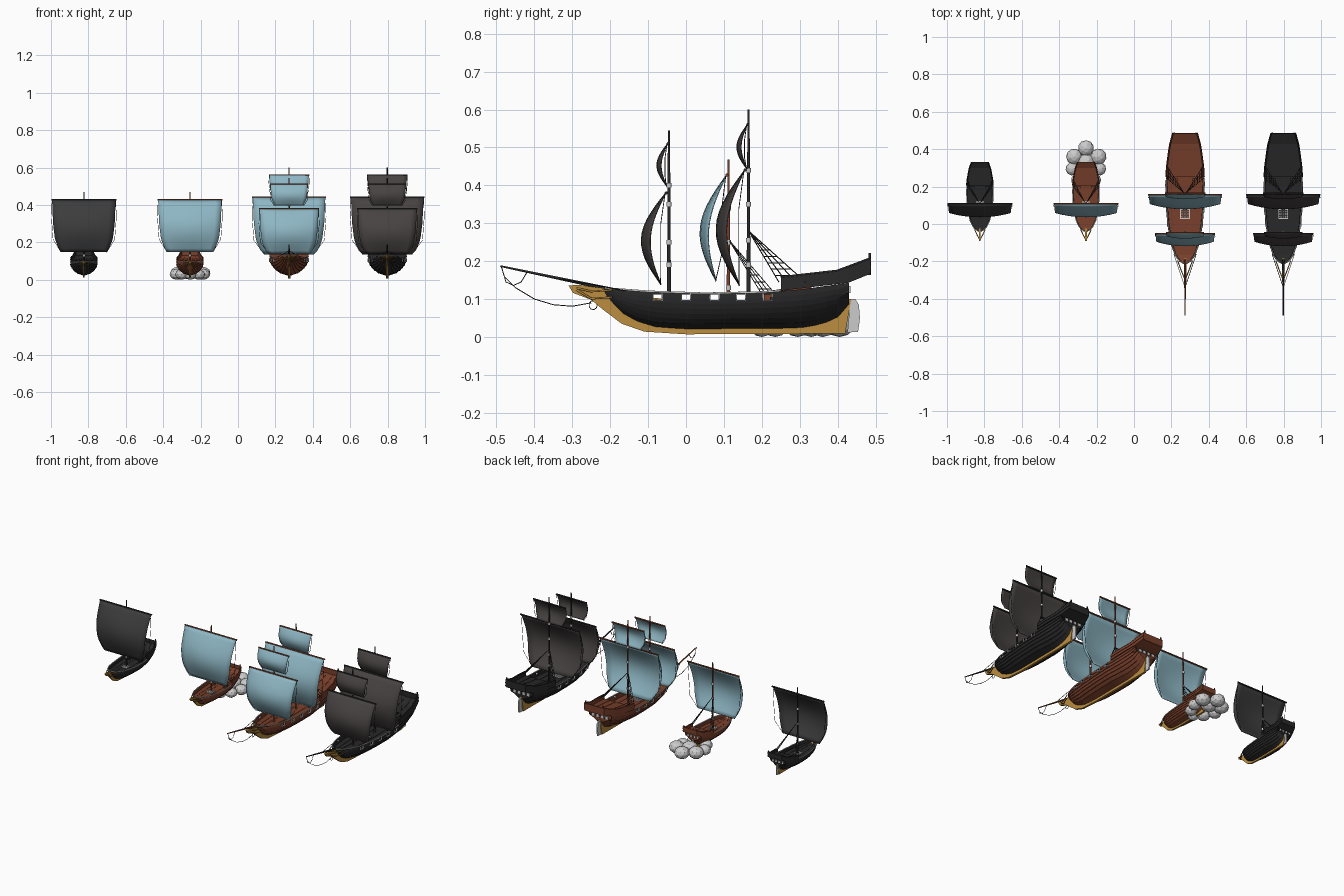
import bpy, bmesh, math
from mathutils import Vector

if "Cube" in bpy.data.objects:
    bpy.data.objects.remove(bpy.data.objects["Cube"])


def mat(name, r, g, b):
    m = bpy.data.materials.new(name)
    m.diffuse_color = (r, g, b, 1)
    m.use_nodes = True
    m.node_tree.nodes["Principled BSDF"].inputs["Base Color"].default_value = m.diffuse_color
    return m


BLACK, BROWN = mat("black_wood", .022, .021, .021), mat("brown_wood", .19, .05, .024)
GOLD, ROPE = mat("gold_trim", .5, .27, .05), mat("rope", .02, .018, .016)
BLUE, DARK, ASH = mat("blue_cloth", .27, .47, .55), mat("black_cloth", .045, .045, .045), mat("ash_cloth", .065, .055, .055)
PALE = mat("pale_trim", .55, .55, .55)


def interp(table, v):
    for (a, fa), (b, fb) in zip(table, table[1:]):
        if v <= b:
            return fa + (fb - fa) * max(0, (v - a) / (b - a))
    return table[-1][1]


# hull lines along y: half width, sheer height, keel height
WIDTH = [(-.215, .006), (-.2, .03), (-.17, .052), (-.1, .077), (0, .093), (.1, .101), (.2, .103), (.3, .098), (.42, .082), (.49, .063)]
SHEER = [(-.215, .128), (-.1, .119), (.05, .114), (.2, .117), (.3, .125), (.43, .143)]
KEEL = [(-.215, .112), (-.2, .095), (-.17, .062), (-.13, .04), (-.08, .025), (0, .02), (.3, .022), (.36, .032), (.4, .05), (.43, .085)]
Q_LOW = [(.25, .122), (.43, .143), (.487, .167)]
Q_TOP = [(.25, .157), (.4, .174), (.487, .207)]


class Ship:
    def __init__(self, name, cx, wood, cloth, scale=(1, 1, 1), oy=0, oz=0):
        self.n, self.c, self.s = name, Vector((cx, oy, oz)), Vector(scale)
        self.wood, self.cloth = wood, cloth

    def P(self, p):
        return self.c + Vector(p) * self.s

    def mesh(self, part, verts, faces, m, smooth=False):
        me = bpy.data.meshes.new(part)
        me.from_pydata([self.P(v) for v in verts], [], faces)
        bm = bmesh.new()
        bm.from_mesh(me)
        bmesh.ops.recalc_face_normals(bm, faces=bm.faces)
        for f in bm.faces:
            f.smooth = smooth
        bm.to_mesh(me)
        bm.free()
        ob = bpy.data.objects.new(self.n + "_" + part, me)
        bpy.context.collection.objects.link(ob)
        if m:
            me.materials.append(m)
        return ob

    def loft(self, part, rings, m):
        n, verts = len(rings[0]), [p for r in rings for p in r]
        faces = [(i * n + j, i * n + (j + 1) % n, (i + 1) * n + (j + 1) % n, (i + 1) * n + j)
                 for i in range(len(rings) - 1) for j in range(n)]
        faces += [tuple(range(n)), tuple(range(len(verts) - n, len(verts)))]
        return self.mesh(part, verts, faces, m)

    def plate(self, part, poly, t, m):
        return self.loft(part, [[(x, y, z) for y, z in poly] for x in (-t / 2, t / 2)], m)

    def boxes(self, part, items, m):
        verts, faces = [], []
        for (x, y, z), (a, b, c) in items:
            k = len(verts)
            verts += [(x + i * a / 2, y + j * b / 2, z + h * c / 2) for i in (-1, 1) for j in (-1, 1) for h in (-1, 1)]
            faces += [tuple(k + q for q in f) for f in
                      ((0, 1, 3, 2), (4, 6, 7, 5), (0, 4, 5, 1), (2, 3, 7, 6), (0, 2, 6, 4), (1, 5, 7, 3))]
        return self.mesh(part, verts, faces, m)

    def tubes(self, part, paths, r, m, taper=1):
        cu = bpy.data.curves.new(part, 'CURVE')
        cu.dimensions, cu.bevel_depth, cu.bevel_resolution, cu.use_fill_caps = '3D', r, 1, True
        for path in paths:
            sp = cu.splines.new('POLY')
            sp.points.add(len(path) - 1)
            for i, p in enumerate(path):
                sp.points[i].co = (*self.P(p), 1)
                sp.points[i].radius = 1 + (taper - 1) * i / (len(path) - 1)
        cu.materials.append(m)
        ob = bpy.data.objects.new(self.n + "_" + part, cu)
        bpy.context.collection.objects.link(ob)
        bpy.ops.object.select_all(action='DESELECT')
        ob.select_set(True)
        bpy.context.view_layer.objects.active = ob
        bpy.ops.object.convert(target='MESH')

    def sail(self, part, y, y_low, z_top, z_low, half, bulge, foot=.68):
        nu, nt, verts = 10, 14, []
        shape = [(0, 1), (.45, .97), (.75, .91), (.92, .8), (1, foot)]
        for i in range(nt + 1):
            t = i / nt
            w = half * interp(shape, t)
            for j in range(nu + 1):
                u = 2 * j / nu - 1
                b = bulge * math.sin(math.pi * t) * (.6 + .4 * (1 - u * u))
                verts.append((u * w, y + (y_low - y) * t - b, z_top + (z_low - z_top) * t))
        k = nu + 1
        faces = [(i * k + j, i * k + j + 1, (i + 1) * k + j + 1, (i + 1) * k + j) for i in range(nt) for j in range(nu)]
        ob = self.mesh(part, verts, faces, self.cloth, True)
        ob.modifiers.new("thickness", 'SOLIDIFY').thickness = .003
        # yard, and ropes down the sail edges
        self.tubes(part + "_yard", [[(-half * 1.02, y + .003, z_top), (half * 1.02, y + .003, z_top)]], .0045, self.wood)
        self.tubes(part + "_sheets", [[(s * half, y, z_top), (s * half * 1.02, y - bulge * .2, (z_top * 2 + z_low) / 3),
                                       (s * half * .97, y - bulge * .2, (z_top + z_low * 3) / 4), (s * half * foot, y_low, z_low)]
                                      for s in (-1, 1)], .0011, ROPE)

    def ring(self, y, half):
        return half + [(-x, yy, z) for x, yy, z in reversed(half)]

    def planks(self, y, w, z):
        pts = []
        for k in range(5):
            h = z + .0018 * (k % 2)
            pts += [(w * (1 - k / 5), y, h)] + ([(w * (1 - (k + 1) / 5), y, h)] if k < 4 else [])
        return pts

    def hull(self, ports):
        rings, n = [], 26
        for i in range(n + 1):
            y = -.215 + .645 * (i / n) ** 1.2
            w, s, k = (interp(t, y) for t in (WIDTH, SHEER, KEEL))
            p = .55 + .35 * max(0, min(1, (y - .2) / .22)) + .3 * max(0, min(1, -y / .2))
            off, half = min(.0035, w * .1), []
            for q in range(7):            # overlapping strakes
                for t, o in ((q / 7, off), ((q + 1) / 7, 0)):
                    half.append((w * math.sin(t * math.pi / 2) ** p + o, y, k + (s - k) * t))
            wi = max(w - .007, w * .5)
            half += [(wi, y, s)] + self.planks(y, wi * .985, max(s - .028, (s + k) / 2))
            rings.append(self.ring(y, half))
        ob = self.loft("hull", rings, self.wood)
        if ports:                         # open gun ports
            cut = self.boxes("port_cutter", [((0, y, .105), (.5, .022, .015)) for y in ports], None)
            md = ob.modifiers.new("ports", 'BOOLEAN')
            md.operation, md.solver, md.object = 'DIFFERENCE', 'EXACT', cut
            bpy.context.view_layer.objects.active = ob
            bpy.ops.object.modifier_apply(modifier="ports")
            bpy.data.objects.remove(cut)
            frames = []
            for y in ports:
                for s in (-1, 1):
                    x = s * (interp(WIDTH, y) + .001)
                    frames += [((x, y + d, .105), (.006, .003, .019)) for d in (-.012, .012)]
                    frames.append(((x, y, .0965), (.006, .026, .003)))
            self.boxes("port_frames", frames, PALE)
        # raised stern deck with bulwarks
        rings = []
        for i in range(9):
            y = .25 + .237 * i / 8
            w, lo, hi = (interp(t, y) for t in (WIDTH, Q_LOW, Q_TOP))
            mid = (lo + hi) / 2
            half = [(w + .002, y, lo), (w + .005, y, lo), (w + .002, y, mid), (w + .005, y, mid), (w + .002, y, hi),
                    (w - .005, y, hi)] + self.planks(y, w - .005, lo + .012)
            rings.append(self.ring(y, half))
        self.loft("stern_deck", rings, self.wood)
        self.boxes("stern_wall", [((0, .484, .185), (.126, .007, .044)), ((0, .253, .11), (.18, .006, .042))], self.wood)
        self.boxes("stern_windows", [((x, .431, .125), (.02, .005, .018)) for x in (-.045, -.015, .015, .045)], PALE)
        self.boxes("stair", [((s * .055, .242 - .008 * i, .118 - .008 * i), (.03, .01, .008)) for i in range(4) for s in (-1, 1)], self.wood)
        self.boxes("hatch_grate", [((0, .03 + .012 * i, .091), (.05, .004, .007)) for i in range(6)]
                   + [((-.024 + .012 * i, .06, .091), (.004, .064, .007)) for i in range(5)], PALE)
        self.boxes("stern_lanterns", [((s * .058, .485, .212), (.006, .006, .018)) for s in (-1, 1)], self.wood)
        # keel, stem and rudder
        self.plate("keel", [(-.31, .136), (-.298, .116), (-.25, .098), (-.22, .073), (-.17, .035), (-.11, .014), (0, .007),
                            (.42, .009), (.436, .1), (.41, .1), (.39, .06), (.3, .035), (0, .027), (-.1, .04),
                            (-.16, .075), (-.2, .118), (-.22, .128), (-.28, .137)], .013, GOLD)
        self.plate("rudder", [(.426, .012), (.454, .013), (.459, .05), (.456, .085), (.447, .1), (.434, .1)], .008, PALE)
        # rails
        ys = [-.213 + .463 * i / 20 for i in range(21)]
        q = [.25 + .237 * i / 8 for i in range(9)]
        S = (-1, 1)
        self.tubes("rails", [[(s * (interp(WIDTH, y) - .002), y, interp(SHEER, y) + .001) for y in ys] for s in S], .0028, PALE)
        self.tubes("stern_rails", [[(s * interp(WIDTH, y), y, interp(Q_TOP, y) + .001) for y in q] for s in S], .003, self.wood)
        self.tubes("head_rails", [[(s * .04, -.195, z), (s * .02, -.25, z - .004), (0, -.3, .131)] for s in S for z in (.105, .124)], .0028, GOLD)

    def mast(self, part, y, top, joints, r=.0065):
        self.tubes(part, [[(0, y, .05), (0, y, top)]], r, self.wood, .5)
        self.tubes(part + "_bands", [[(0, y, z - .006), (0, y, z + .006)] for z in joints], r * 1.25, PALE)

    def ratlines(self, y, z, r):
        lines = []
        for s in (-1, 1):
            feet = [Vector((s * .1, f, .145)) for f in (.245, .265, .29, .315)]
            head = Vector((s * .004, y, z))
            lines += [[head, f] for f in feet]
            lines += [[head.lerp(f, t / 8) for f in feet] for t in range(2, 8)]
        self.tubes("ratlines", lines, r, ROPE)


# two large two-masted ships
for name, cx, wood, cloth in (("large_brown", .273, BROWN, BLUE), ("large_black", .798, BLACK, ASH)):
    sh = Ship(name, cx, wood, cloth)
    sh.hull((-.075, 0, .075, .145, .215))
    sh.mast("main_mast", .165, .6, (.19, .255, .35, .44))
    sh.mast("fore_mast", -.045, .545, (.19, .25, .35, .4))
    sh.sail("main_sail", .153, .14, .44, .135, .194, .068)
    sh.sail("main_topsail", .16, .16, .56, .442, .106, .027, .8)
    sh.sail("fore_sail", -.055, -.067, .38, .137, .158, .058)
    sh.sail("fore_topsail", -.05, -.052, .51, .397, .1, .027, .8)
    sh.ratlines(.165, .28, .0014)
    sh.tubes("bowsprit", [[(0, -.19, .124), (0, -.49, .187)]], .006, wood, .45)
    chain = [(-.487, .185), (-.475, .145), (-.455, .136), (-.435, .145), (-.42, .17)]
    stay = [(-.48, .16), (-.45, .13), (-.4, .1), (-.35, .085), (-.3, .081), (-.25, .09)]
    loop = [(-.245 + .011 * math.cos(a * .7), .084 + .012 * math.sin(a * .7)) for a in range(10)]
    sh.tubes("bow_rigging", [[(0, y, z) for y, z in c] for c in (chain, stay, loop)]
             + [[(s * .06, -.16, .122), (0, -.34, .155)] for s in (-1, 1)], .0014, ROPE)

# two small single-masted ships
for name, cx, wood, cloth in (("small_black", -.824, BLACK, DARK), ("small_brown", -.257, BROWN, BLUE)):
    hull = Ship(name, cx, wood, cloth, (.7, .53, .69), .073, .008)
    hull.hull(())
    hull.ratlines(.075, .36, .0011)
    rig = Ship(name, cx, wood, cloth)
    rig.mast("mast", .112, .468, (.13, .19, .25, .34), .006)
    rig.sail("sail", .105, .078, .427, .147, .17, .055, .72)

# foam lumps around the stern of the small brown ship
foam = [(-.257, .405, .043), (-.32, .36, .043), (-.19, .36, .043), (-.33, .295, .036), (-.185, .295, .036),
        (-.3, .235, .036), (-.21, .235, .034), (-.257, .33, .045), (-.255, .2, .03)]
for i, (x, y, r) in enumerate(foam):
    bpy.ops.mesh.primitive_ico_sphere_add(subdivisions=2, radius=r, location=(x, y, r * .82), rotation=(0, 0, i))
    ob = bpy.context.object
    ob.name, ob.scale = "foam_lump_%d" % i, (1, 1, .82)
